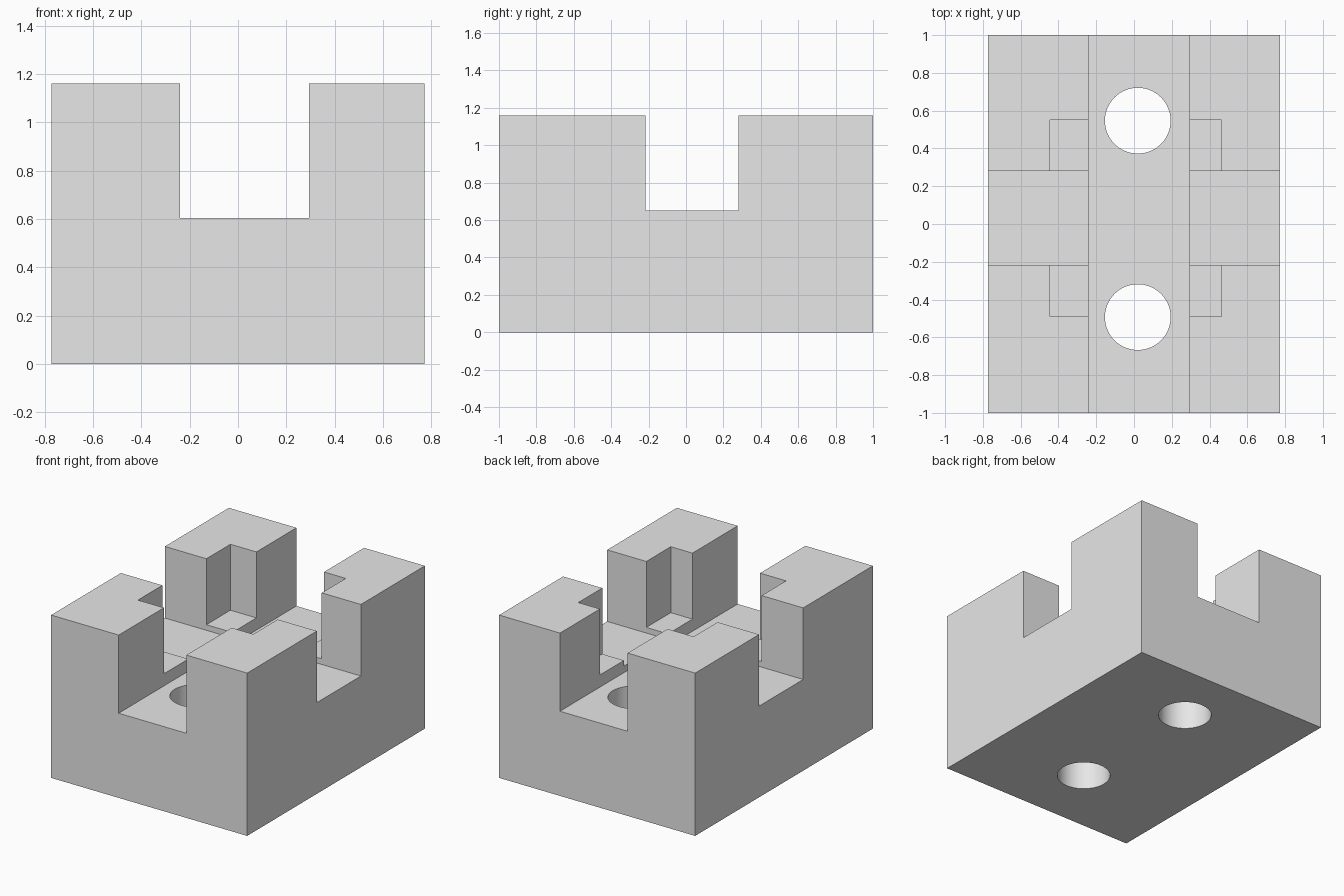
import bpy
import math

default = bpy.data.objects.get("Cube")
if default:
    bpy.data.objects.remove(default, do_unlink=True)

WIDTH, LENGTH, HEIGHT = 1.545, 2.0, 1.16
OVER = 0.2  # how far cutters reach past the block

grey = bpy.data.materials.new("light_grey")
grey.use_nodes = True
grey.diffuse_color = (0.8, 0.8, 0.8, 1)
grey.node_tree.nodes["Principled BSDF"].inputs["Base Color"].default_value = (0.8, 0.8, 0.8, 1)


def box(name, x, y, z):
    """Box spanning the given (min, max) ranges."""
    spans = (x, y, z)
    bpy.ops.mesh.primitive_cube_add(size=1, location=[(a + b) / 2 for a, b in spans])
    ob = bpy.context.object
    ob.name = name
    ob.scale = [b - a for a, b in spans]
    bpy.ops.object.transform_apply(location=True, rotation=False, scale=True)
    ob.data.materials.append(grey)
    return ob


def bore(name, x, y, radius):
    """Vertical cylinder passing through the block."""
    bpy.ops.mesh.primitive_cylinder_add(vertices=64, radius=radius, depth=HEIGHT + 2 * OVER,
                                        location=(x, y, HEIGHT / 2))
    ob = bpy.context.object
    ob.name = name
    ob.data.materials.append(grey)
    return ob


block = box("clamp_block", (-WIDTH / 2, WIDTH / 2), (-LENGTH / 2, LENGTH / 2), (0, HEIGHT))
top = HEIGHT + OVER

cutters = [
    # Channel running front to back
    box("channel_cutter", (-0.24, 0.293), (-1 - OVER, 1 + OVER), (0.603, top)),
    # Slot running side to side
    box("slot_cutter", (-1, 1), (-0.216, 0.28), (0.65, top)),
    # Shallow central pocket that notches the inner corner of all four towers
    box("pocket_cutter", (-0.445, 0.464), (-0.491, 0.55), (0.69, top)),
    # Bolt holes through the channel floor
    bore("front_bolt_hole_cutter", 0.02, -0.493, 0.174),
    bore("back_bolt_hole_cutter", 0.02, 0.547, 0.174),
]

bpy.ops.object.select_all(action='DESELECT')
bpy.context.view_layer.objects.active = block
block.select_set(True)
for cutter in cutters:
    cutter.hide_render = True
    mod = block.modifiers.new(cutter.name, 'BOOLEAN')
    mod.operation = 'DIFFERENCE'
    mod.solver = 'EXACT'
    mod.object = cutter
    bpy.ops.object.modifier_apply(modifier=mod.name)
    bpy.data.objects.remove(cutter, do_unlink=True)

# Smooth bores, sharp block edges
bpy.ops.object.shade_smooth_by_angle(angle=math.radians(30))
